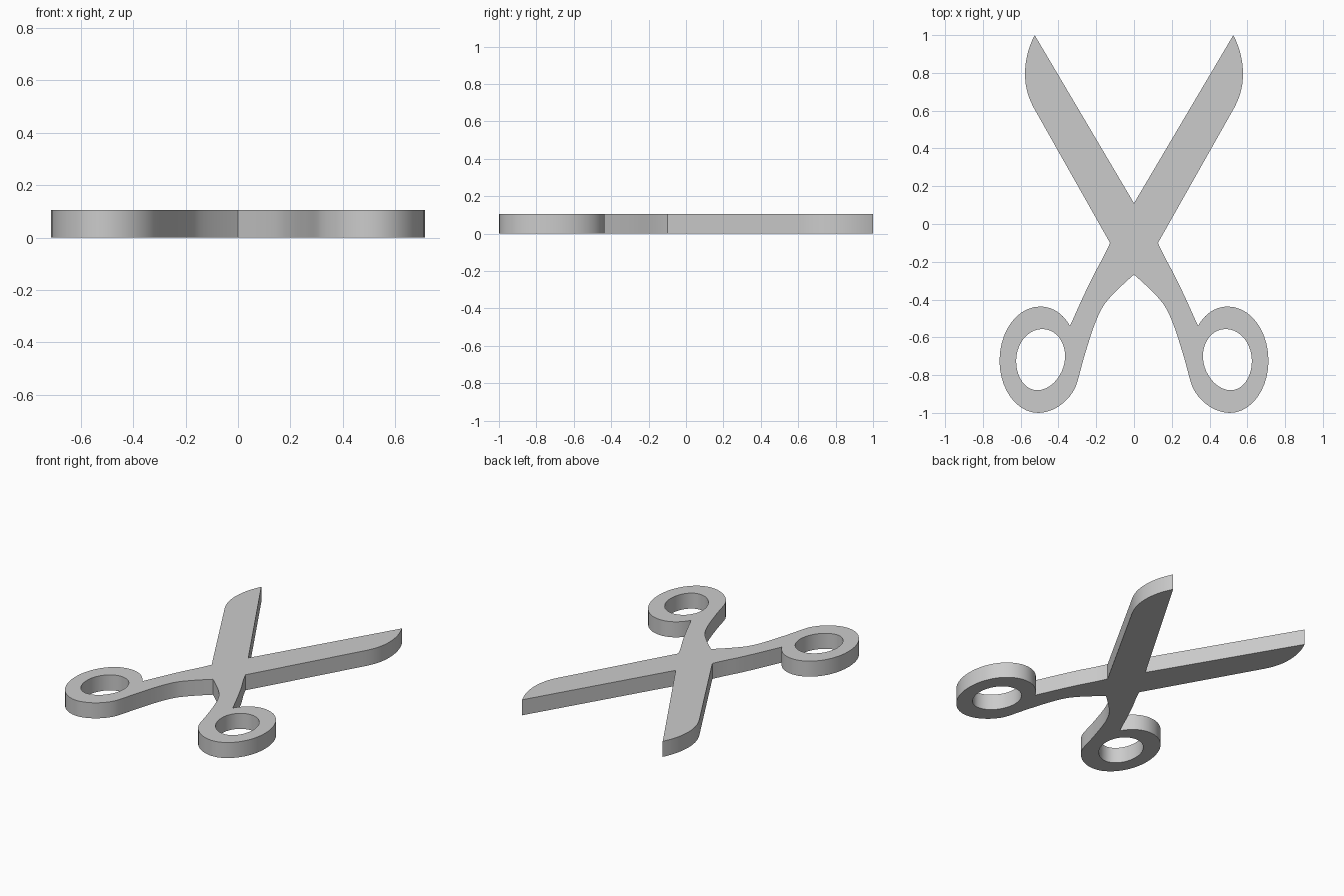
import bpy, math, bmesh

if "Cube" in bpy.data.objects:
    bpy.data.objects.remove(bpy.data.objects["Cube"])

THICK = 0.105

# Right half of the outline: (point, incoming handle, outgoing handle); None = straight
half = [
    ((0, .11), None, None),
    ((.526, 1), None, (.562, .93)),
    ((.577, .794), (.577, .86), (.577, .725)),
    ((.53, .614), (.56, .67), None),
    ((.127, -.1), None, (.15, -.155)),
    ((.206, -.255), (.176, -.20), (.255, -.35)),
    ((.339, -.54), (.31, -.475), (.375, -.475)),
    ((.497, -.437), (.43, -.437), (.617, -.437)),
    ((.712, -.725), (.712, -.565), (.712, -.875)),
    ((.508, -1), (.62, -1), (.43, -1)),
    ((.312, -.868), (.35, -.945), (.295, -.83)),
    ((.26, -.69), (.28, -.755), (.235, -.61)),
    ((.16, -.43), (.205, -.50), (.12, -.37)),
    ((0, -.268), None, None),
]
# Finger hole, slightly tilted oval
hole = [
    ((.487, -.556), (.415, -.556), (.563, -.556)),
    ((.624, -.725), (.624, -.635), (.624, -.812)),
    ((.513, -.88), (.575, -.88), (.433, -.88)),
    ((.365, -.70), (.365, -.79), (.365, -.62)),
]


def mirror(points):
    flip = lambda p: p and (-p[0], p[1])
    return [(flip(c), flip(o), flip(i)) for c, i, o in reversed(points)]


def add_loop(curve, points):
    spline = curve.splines.new('BEZIER')
    spline.bezier_points.add(len(points) - 1)
    spline.use_cyclic_u = True
    for bp, (c, i, o) in zip(spline.bezier_points, points):
        bp.handle_left_type = bp.handle_right_type = 'FREE'
        bp.co = (*c, 0)
        bp.handle_left = (*(i or c), 0)
        bp.handle_right = (*(o or c), 0)


# Flat scissors body: outline and finger holes extruded to a plate
curve = bpy.data.curves.new("scissors_profile", 'CURVE')
curve.dimensions = '2D'
curve.fill_mode = 'BOTH'
curve.resolution_u = 10
curve.extrude = THICK / 2
add_loop(curve, half + mirror(half[1:-1]))
add_loop(curve, hole)
add_loop(curve, mirror(hole))
body = bpy.data.objects.new("scissors_body", curve)
body.location.z = THICK / 2
bpy.context.collection.objects.link(body)
bpy.context.view_layer.objects.active = body
body.select_set(True)
bpy.ops.object.convert(target='MESH')
body = bpy.context.object

# Weld caps to walls and shade
bm = bmesh.new()
bm.from_mesh(body.data)
bmesh.ops.remove_doubles(bm, verts=bm.verts, dist=1e-5)
bmesh.ops.recalc_face_normals(bm, faces=bm.faces)
bm.to_mesh(body.data)
bm.free()
bpy.ops.object.shade_smooth_by_angle(angle=math.radians(30))
